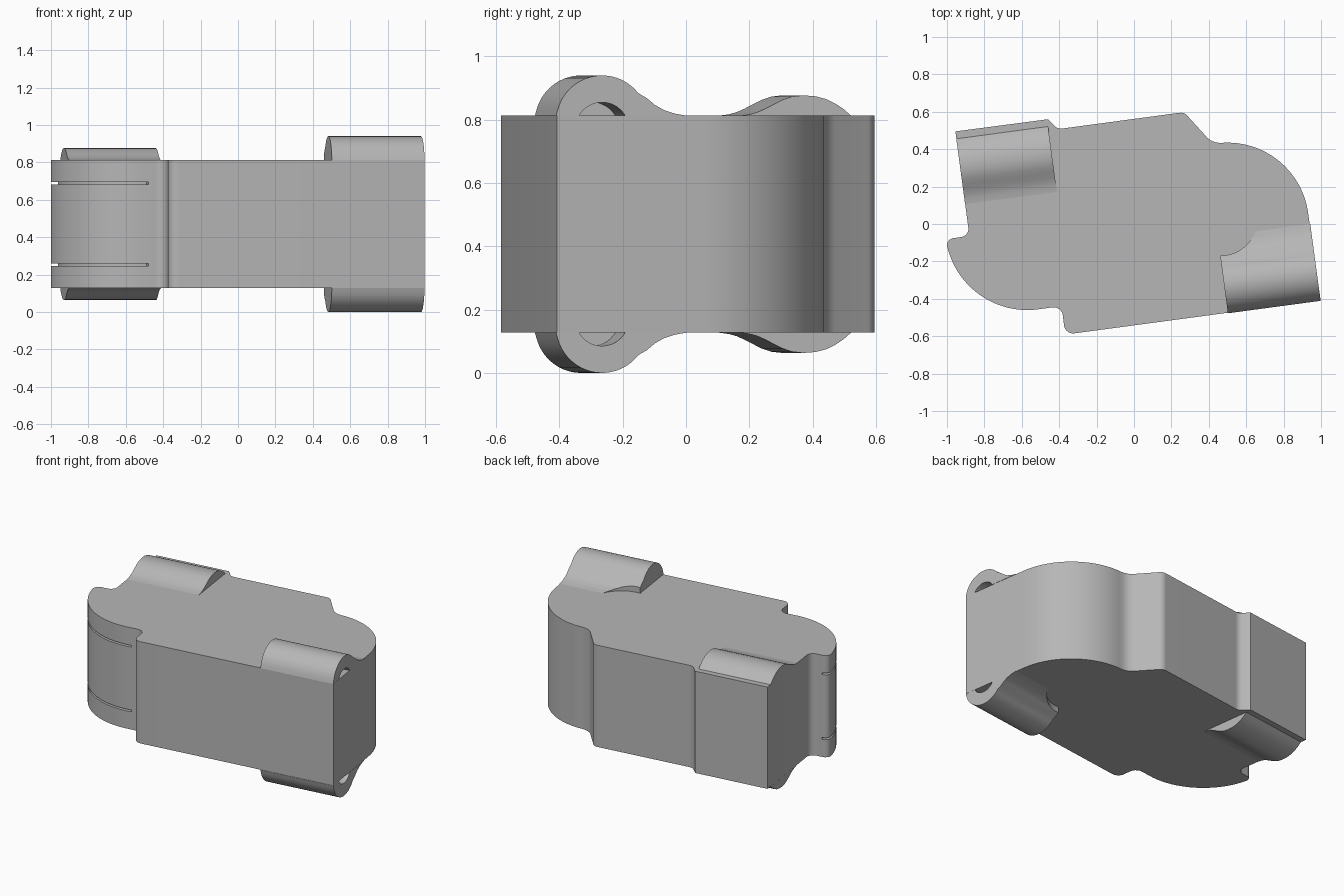
import bpy, bmesh, math
from mathutils import Matrix, Vector

cube = bpy.data.objects.get("Cube")
if cube:
    bpy.data.objects.remove(cube, do_unlink=True)

TILT = math.radians(7.66)      # whole body is turned about z
MID, HALF = 0.47, 0.343        # mid height and half thickness of the body

grey = bpy.data.materials.new("plain grey")
grey.use_nodes = True
grey.diffuse_color = (0.47, 0.47, 0.47, 1)
grey.node_tree.nodes["Principled BSDF"].inputs["Base Color"].default_value = grey.diffuse_color


def arc(cx, cy, r, a0, a1, n=8):
    """Points on an arc, angles in degrees."""
    angles = [math.radians(a0 + (a1 - a0) * i / n) for i in range(n + 1)]
    return [(cx + r * math.cos(a), cy + r * math.sin(a)) for a in angles]


def prism(name, base, offset):
    """Extrude a closed loop of 3D points along an offset."""
    bm = bmesh.new()
    face = bm.faces.new([bm.verts.new(p) for p in base])
    new = bmesh.ops.extrude_face_region(bm, geom=[face])["geom"]
    bmesh.ops.translate(bm, vec=Vector(offset),
                        verts=[g for g in new if isinstance(g, bmesh.types.BMVert)])
    bmesh.ops.recalc_face_normals(bm, faces=bm.faces)
    mesh = bpy.data.meshes.new(name)
    bm.to_mesh(mesh)
    bm.free()
    mesh.materials.append(grey)
    ob = bpy.data.objects.new(name, mesh)
    bpy.context.collection.objects.link(ob)
    return ob


def cut(ob, cutter):
    mod = ob.modifiers.new(cutter.name, "BOOLEAN")
    mod.operation, mod.solver, mod.object = "DIFFERENCE", "EXACT", cutter
    cutter.hide_render = True
    cutter.hide_set(True)


def finish(ob):
    """Apply the cuts and shade smooth with sharp edges."""
    bpy.ops.object.select_all(action="DESELECT")
    ob.select_set(True)
    bpy.context.view_layer.objects.active = ob
    for mod in list(ob.modifiers):
        cutter = mod.object
        bpy.ops.object.modifier_apply(modifier=mod.name)
        bpy.data.objects.remove(cutter, do_unlink=True)
    bpy.ops.object.shade_smooth_by_angle(angle=math.radians(30))


# Body: plan outline with two large rounded corners and stepped shoulders
outline = [(0.998, -0.408)]
outline += arc(0.5, 0, 0.435, 7.66, 95, 28)
outline += arc(0.46, 0.534, 0.1, 262, 215)
outline += arc(0.25, 0.545, 0.05, 30, 97.66)
outline += arc(-0.39, 0.56, 0.05, 277, 235)
outline += [(-0.46, 0.56), (-0.955, 0.495)]
outline += arc(-0.93, -0.025, 0.045, 0, -85)
outline += arc(-0.96, -0.115, 0.04, 90, 170)
outline += arc(-0.57, -0.02, 0.44, 193, 277, 28)
outline += arc(-0.43, -0.495, 0.05, 105, 10)
outline += arc(-0.325, -0.535, 0.05, 180, 277.66)
body = prism("body", [(x, y, MID - HALF) for x, y in outline], (0, 0, 2 * HALF))

# Two thin grooves round the rounded front corner
ring = arc(-0.57, -0.02, 0.55, 184, 282, 28) + arc(-0.57, -0.02, 0.395, 282, 184, 28)
for side in (-1, 1):
    z = MID + side * 0.218 - 0.006
    cut(body, prism("groove_cutter", [(x, y, z) for x, y in ring], (0, 0, 0.012)))
finish(body)

# Lug sections: distance across the body and height above its flat face
HINGE = -0.393
rise = 0.47 - HALF
front_section = [(-0.54, 0)] + arc(HINGE, rise - 0.147, 0.147, 172, 38, 20)[1:]
front_section = [p for p in front_section if p[1] >= 0]
front_section += [(-0.25, 0.055), (-0.225, 0.034), (-0.195, 0.017), (-0.16, 0.006), (-0.125, 0)]
back_section = [(0.578, 0), (0.555, 0.02), (0.53, 0.037), (0.5, 0.052), (0.465, 0.061),
                (0.425, 0.064), (0.39, 0.06), (0.36, 0.05), (0.33, 0.035), (0.305, 0.022),
                (0.28, 0.011), (0.255, 0.004), (0.225, 0)]
turn = Matrix.Rotation(TILT, 3, "Z")


def across(section, u, side):
    return [turn @ Vector((u, v, MID + side * (HALF + h))) for v, h in section]


for side, word in ((1, "upper"), (-1, "lower")):
    # Front lug with a blind pin hole and a round relief in its fillet
    lug = prism(word + "_front_lug", across(front_section, 0.434, side), turn @ Vector((0.5, 0, 0)))
    hole = arc(HINGE, -0.043, 0.085, 0, 360, 32)[:-1]
    cut(lug, prism("hole_cutter", across(hole, 0.7, side), turn @ Vector((0.4, 0, 0))))
    relief = arc(0.46, 0.03, 0.2, 0, 360, 48)[:-1]
    cut(lug, prism("relief_cutter", [(x, y, MID + side * 0.2) for x, y in relief],
                   (0, 0, side * 0.5)))
    finish(lug)

    # Back lug, lower and without a hole
    finish(prism(word + "_back_lug", across(back_section, -0.881, side),
                 turn @ Vector((0.495, 0, 0))))
